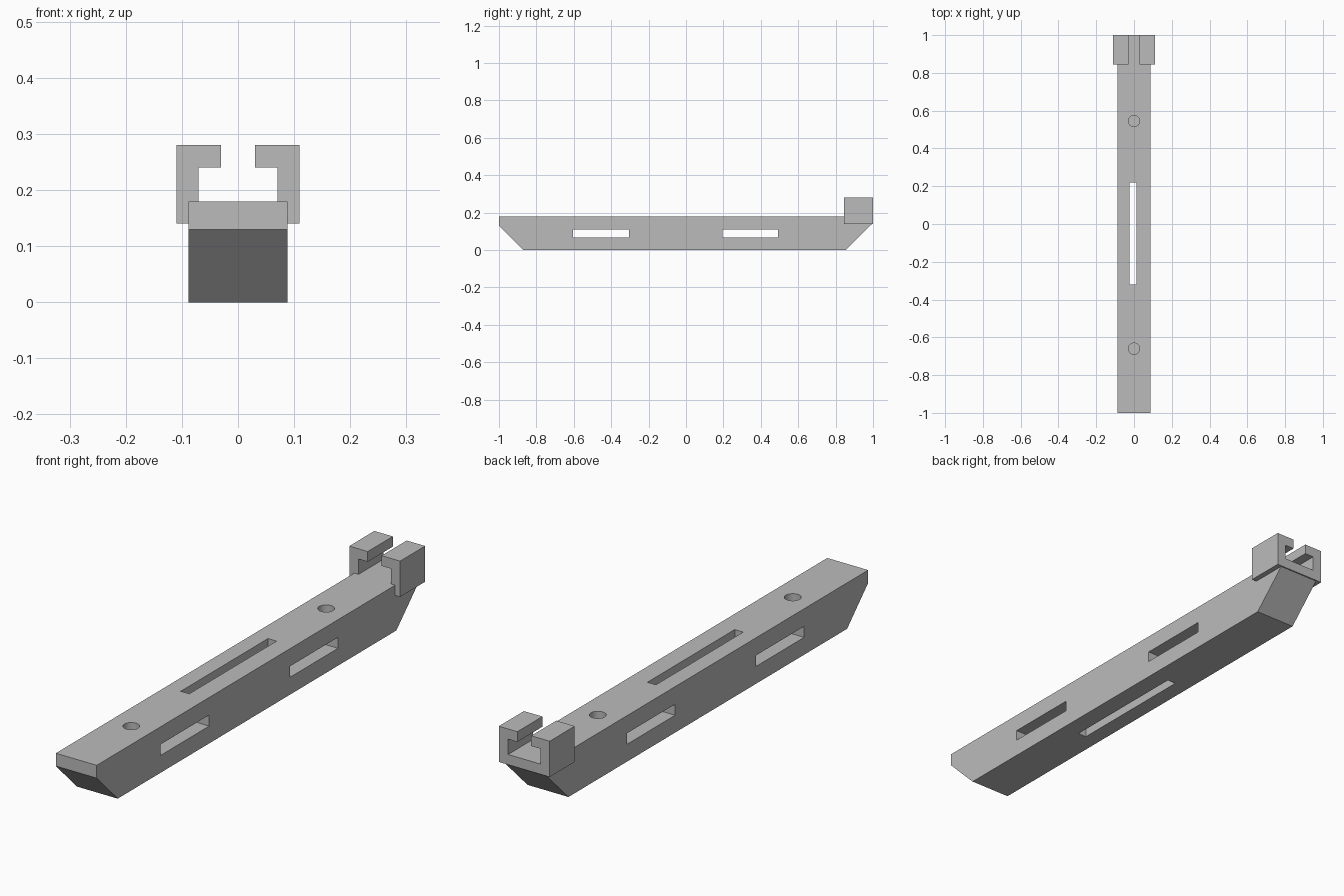
import bpy
import bmesh
from mathutils import Vector

cube = bpy.data.objects.get("Cube")
if cube:
    bpy.data.objects.remove(cube)

grey = bpy.data.materials.new("light_grey")
grey.use_nodes = True
colour = (0.5, 0.5, 0.5, 1)
grey.diffuse_color = colour
grey.node_tree.nodes["Principled BSDF"].inputs["Base Color"].default_value = colour


def prism(name, points, direction):
    """Extrude a closed outline of 3D points along a direction."""
    bm = bmesh.new()
    face = bm.faces.new([bm.verts.new(p) for p in points])
    new = bmesh.ops.extrude_face_region(bm, geom=[face])["geom"]
    verts = [g for g in new if isinstance(g, bmesh.types.BMVert)]
    bmesh.ops.translate(bm, verts=verts, vec=Vector(direction))
    bmesh.ops.recalc_face_normals(bm, faces=bm.faces)
    mesh = bpy.data.meshes.new(name)
    bm.to_mesh(mesh)
    bm.free()
    mesh.materials.append(grey)
    obj = bpy.data.objects.new(name, mesh)
    bpy.context.collection.objects.link(obj)
    return obj


def box(name, x, y, z):
    outline = [(x[0], y[0], z[0]), (x[1], y[0], z[0]),
               (x[1], y[1], z[0]), (x[0], y[1], z[0])]
    return prism(name, outline, (0, 0, z[1] - z[0]))


# Long rail with sloped underside at both ends
W = 0.0885
side = [(-1, 0.18), (-1, 0.13), (-0.87, 0), (0.853, 0), (0.995, 0.14), (1, 0.14), (1, 0.18)]
rail = prism("rail", [(-W, y, z) for y, z in side], (2 * W, 0, 0))

# Cutters: side slots, vertical slot and two blind screw holes
cutters = [
    box("front_side_slot_cutter", (-0.2, 0.2), (-0.604, -0.305), (0.068, 0.111)),
    box("back_side_slot_cutter", (-0.2, 0.2), (0.194, 0.492), (0.068, 0.111)),
    box("centre_slot_cutter", (-0.024, 0.013), (-0.32, 0.22), (-0.1, 0.3)),
]
for name, y in (("front_hole_cutter", -0.66), ("back_hole_cutter", 0.545)):
    bpy.ops.mesh.primitive_cylinder_add(vertices=32, radius=0.03, depth=0.2, location=(0, y, 0.18))
    hole = bpy.context.object
    hole.name = name
    hole.data.materials.append(grey)
    cutters.append(hole)

for cutter in cutters:
    cutter.hide_render = True
    cutter.hide_viewport = True
    cutter.display_type = 'WIRE'
    mod = rail.modifiers.new(cutter.name, 'BOOLEAN')
    mod.operation = 'DIFFERENCE'
    mod.solver = 'EXACT'
    mod.object = cutter

# Pair of hooked jaws gripping the back end of the rail
jaw = [(W, 0.14), (0.11, 0.14), (0.11, 0.28), (0.03, 0.28),
       (0.03, 0.24), (0.07, 0.24), (0.07, 0.18), (W, 0.18)]
for name, s in (("left_jaw", 1), ("right_jaw", -1)):
    prism(name, [(s * x, 0.845, z) for x, z in jaw], (0, 0.155, 0))
